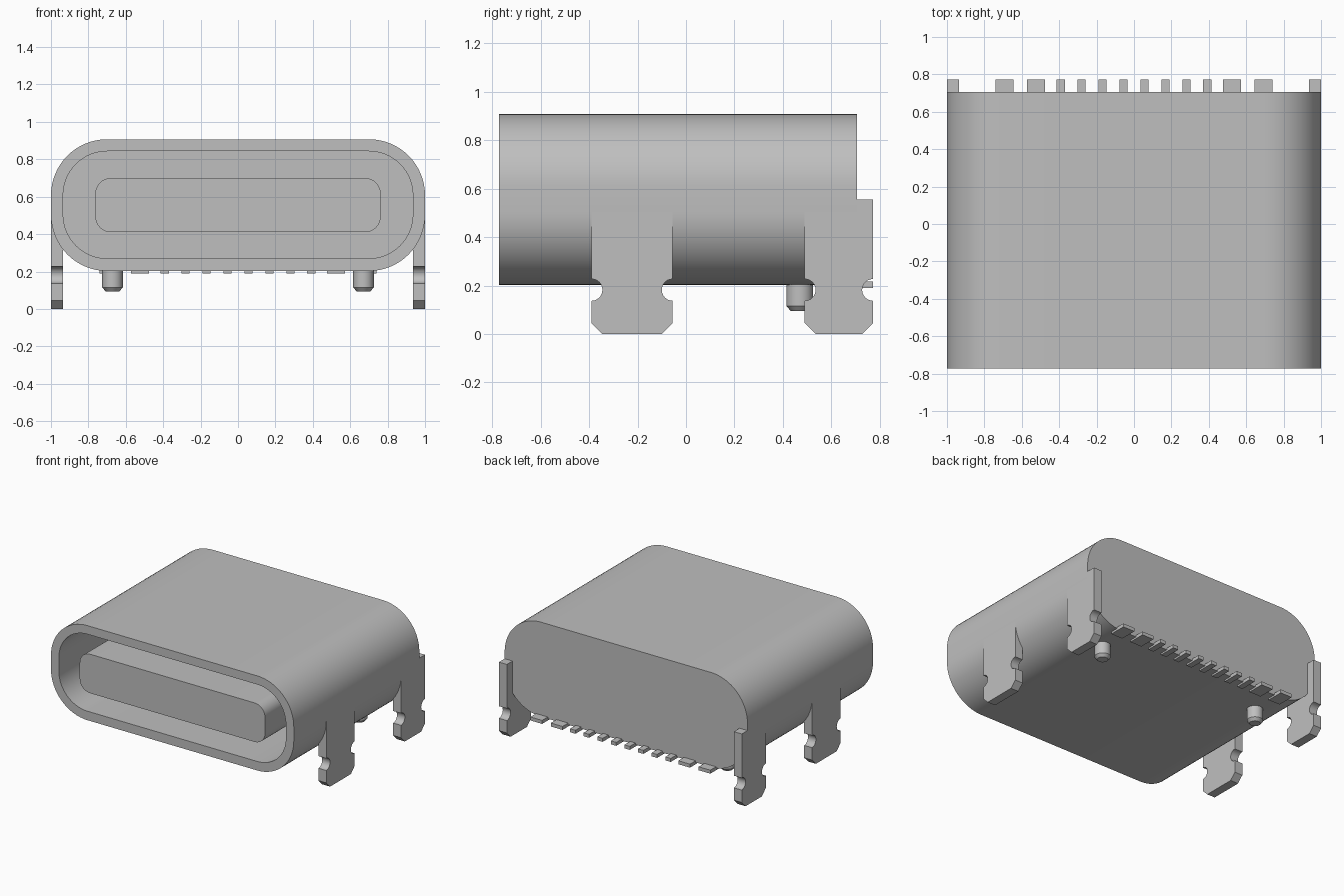
import bpy, bmesh
from math import sin, cos, pi, radians

cube = bpy.data.objects.get("Cube")
if cube:
    bpy.data.objects.remove(cube)

metal = bpy.data.materials.new("plain grey")
metal.use_nodes = True
GREY = (0.52, 0.52, 0.52, 1)
metal.diffuse_color = GREY
metal.node_tree.nodes["Principled BSDF"].inputs["Base Color"].default_value = GREY


def finish(name, bm):
    bmesh.ops.recalc_face_normals(bm, faces=bm.faces)
    mesh = bpy.data.meshes.new(name)
    bm.to_mesh(mesh)
    bm.free()
    mesh.materials.append(metal)
    obj = bpy.data.objects.new(name, mesh)
    bpy.context.collection.objects.link(obj)
    bpy.ops.object.select_all(action='DESELECT')
    obj.select_set(True)
    bpy.context.view_layer.objects.active = obj
    bpy.ops.object.shade_smooth_by_angle(angle=radians(30))
    return obj


def rounded(half_x, bottom, top, r, steps=16):
    """Rounded rectangle in x and z."""
    corners = [(half_x - r, top - r), (r - half_x, top - r),
               (r - half_x, bottom + r), (half_x - r, bottom + r)]
    return [(cx + r * cos(a), cz + r * sin(a))
            for q, (cx, cz) in enumerate(corners)
            for a in [(q + i / steps) * pi / 2 for i in range(steps + 1)]]


def loft(name, sections):
    """Skin a list of (points, place) sections and cap both ends."""
    bm = bmesh.new()
    rings = [[bm.verts.new(place(p)) for p in pts] for pts, place in sections]
    for a, b in zip(rings, rings[1:]):
        for i in range(len(a)):
            j = (i + 1) % len(a)
            bm.faces.new((a[i], a[j], b[j], b[i]))
    bm.faces.new(rings[0])
    bm.faces.new(rings[-1])
    return finish(name, bm)


def at_y(y):
    return lambda p: (p[0], y, p[1])


def at_x(x):
    return lambda p: (x, p[0], p[1])


def at_z(z):
    return lambda p: (p[0], p[1], z)


FRONT, BACK, FLOOR = -0.772, 0.705, 0.5

# Hollow shell with a closed back
outer = rounded(1, 0.203, 0.907, 0.3)
inner = rounded(0.935, 0.27, 0.843, 0.235)
loft("shell", [(outer, at_y(BACK)), (outer, at_y(FRONT)),
               (inner, at_y(FRONT)), (inner, at_y(FLOOR))])

# Central tongue
tongue = rounded(0.763, 0.41, 0.70, 0.085)
loft("tongue", [(tongue, at_y(FRONT)), (tongue, at_y(FLOOR + 0.02))])


# Flat mounting legs with chamfered feet and round side notches
def leg_profile(y0, y1, top, cut=0.045, notch_z=0.182):
    arc = [pi * i / 12 for i in range(13)]
    right = [(y1 - cut * sin(a), notch_z - cut * cos(a)) for a in arc]
    left = [(y0 + cut * sin(a), notch_z + cut * cos(a)) for a in arc]
    return ([(y0 + cut, 0), (y1 - cut, 0), (y1, cut)] + right +
            [(y1, top), (y0, top)] + left + [(y0, cut)])


for label, y0, y1, top in (("front", -0.39, -0.055, 0.52),
                           ("rear", 0.49, 0.772, 0.555)):
    profile = leg_profile(y0, y1, top)
    for side, s in (("left", 1), ("right", -1)):
        loft(f"{label}_leg_{side}", [(profile, at_x(s * 0.935)), (profile, at_x(s))])

# Locating pegs with chamfered tips
for side, s in (("left", 1), ("right", -1)):
    def circle(r):
        return [(s * 0.671 + r * cos(i * pi / 16), 0.47 + r * sin(i * pi / 16))
                for i in range(32)]
    loft("peg_" + side, [(circle(0.055), at_z(0.22)), (circle(0.055), at_z(0.115)),
                         (circle(0.037), at_z(0.094))])

# Row of solder contacts along the rear edge
for n, (x, w) in enumerate([(0.056, 0.044), (0.168, 0.044), (0.28, 0.044),
                            (0.392, 0.044), (0.525, 0.096), (0.693, 0.096)]):
    for side, s in (("left", 1), ("right", -1)):
        plate = [(s * x + i * w / 2, y) for i, y in
                 ((-1, 0.645), (1, 0.645), (1, 0.772), (-1, 0.772))]
        loft(f"contact_{side}_{n + 1}", [(plate, at_z(0.19)), (plate, at_z(0.216))])
